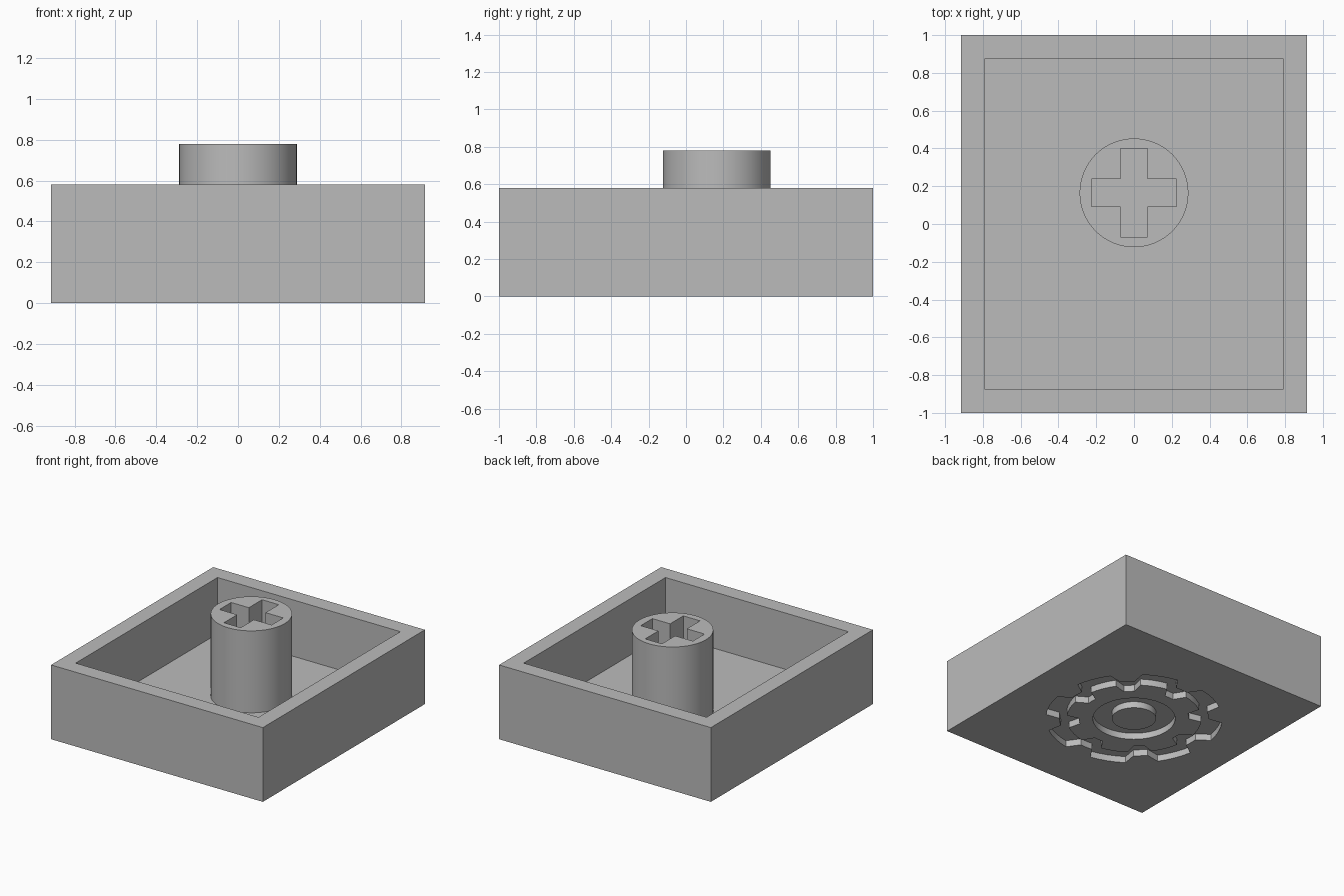
import bpy
import bmesh
from math import cos, sin, radians, tau

cube = bpy.data.objects.get("Cube")
if cube:
    bpy.data.objects.remove(cube, do_unlink=True)

grey = bpy.data.materials.new("plain grey")
grey.use_nodes = True
grey.diffuse_color = (0.5, 0.5, 0.5, 1)
grey.node_tree.nodes["Principled BSDF"].inputs["Base Color"].default_value = (0.5, 0.5, 0.5, 1)

STEM_Y = 0.165
FLOOR = 0.14
GROOVE = 0.05


def prism(name, outline, z0, z1):
    """Extrude a closed outline from z0 up to z1."""
    bm = bmesh.new()
    face = bm.faces.new([bm.verts.new((x, y, z0)) for x, y in outline])
    new = bmesh.ops.extrude_face_region(bm, geom=[face])["geom"]
    top = [v for v in new if isinstance(v, bmesh.types.BMVert)]
    bmesh.ops.translate(bm, verts=top, vec=(0, 0, z1 - z0))
    bmesh.ops.recalc_face_normals(bm, faces=bm.faces)
    mesh = bpy.data.meshes.new(name)
    bm.to_mesh(mesh)
    bm.free()
    mesh.materials.append(grey)
    obj = bpy.data.objects.new(name, mesh)
    bpy.context.collection.objects.link(obj)
    return obj


def activate(obj):
    bpy.ops.object.select_all(action="DESELECT")
    obj.select_set(True)
    bpy.context.view_layer.objects.active = obj


def cut(obj, cutter):
    """Subtract the cutter and discard it."""
    mod = obj.modifiers.new("cut", "BOOLEAN")
    mod.operation = "DIFFERENCE"
    mod.solver = "EXACT"
    mod.object = cutter
    activate(obj)
    bpy.ops.object.modifier_apply(modifier=mod.name)
    bpy.data.objects.remove(cutter, do_unlink=True)


def rectangle(hx, hy):
    return [(-hx, -hy), (hx, -hy), (hx, hy), (-hx, hy)]


def circle(r, y=0, n=64):
    return [(r * cos(tau * i / n), y + r * sin(tau * i / n)) for i in range(n)]


def gear(tip, valley, teeth=8):
    """Toothed outline with rounded tips and narrow valleys."""
    points = []
    for t in range(teeth):
        for offset in (-12, -6, 0, 6, 12, 17, 22.5, 28):
            r = tip if offset <= 12 else valley
            a = radians(22.5 + 360 / teeth * t + offset)
            points.append((r * cos(a), r * sin(a)))
    return points


def groove(outer, inner):
    """Cutter for a band between two outlines on the underside."""
    band = prism("groove_cutter", outer, -0.1, GROOVE)
    cut(band, prism("groove_core", inner, -0.2, 0.2))
    return band


# Open tray with a hollow interior
tray = prism("tray", rectangle(0.915, 1), 0, 0.58)
cut(tray, prism("cavity_cutter", rectangle(0.79, 0.875), FLOOR, 0.9))

# Engraved gear band and ring on the underside
cut(tray, groove(gear(0.635, 0.535), gear(0.485, 0.395)))
cut(tray, groove(circle(0.296), circle(0.159)))

# Round stem with a cross-shaped socket
stem = prism("stem", circle(0.288, STEM_Y), FLOOR - 0.02, 0.78)
arm, long_x, long_y = 0.072, 0.225, 0.235
quarter = [(long_x, arm), (arm, arm), (arm, long_y)]
cross = []
for sx, sy in ((1, 1), (-1, 1), (-1, -1), (1, -1)):
    corner = quarter if sx * sy > 0 else quarter[::-1]
    cross += [(sx * x, sy * y + STEM_Y) for x, y in corner]
cut(stem, prism("socket_cutter", cross, FLOOR + 0.02, 0.9))

for obj in (tray, stem):
    activate(obj)
    bpy.ops.object.shade_smooth_by_angle(angle=radians(20))
